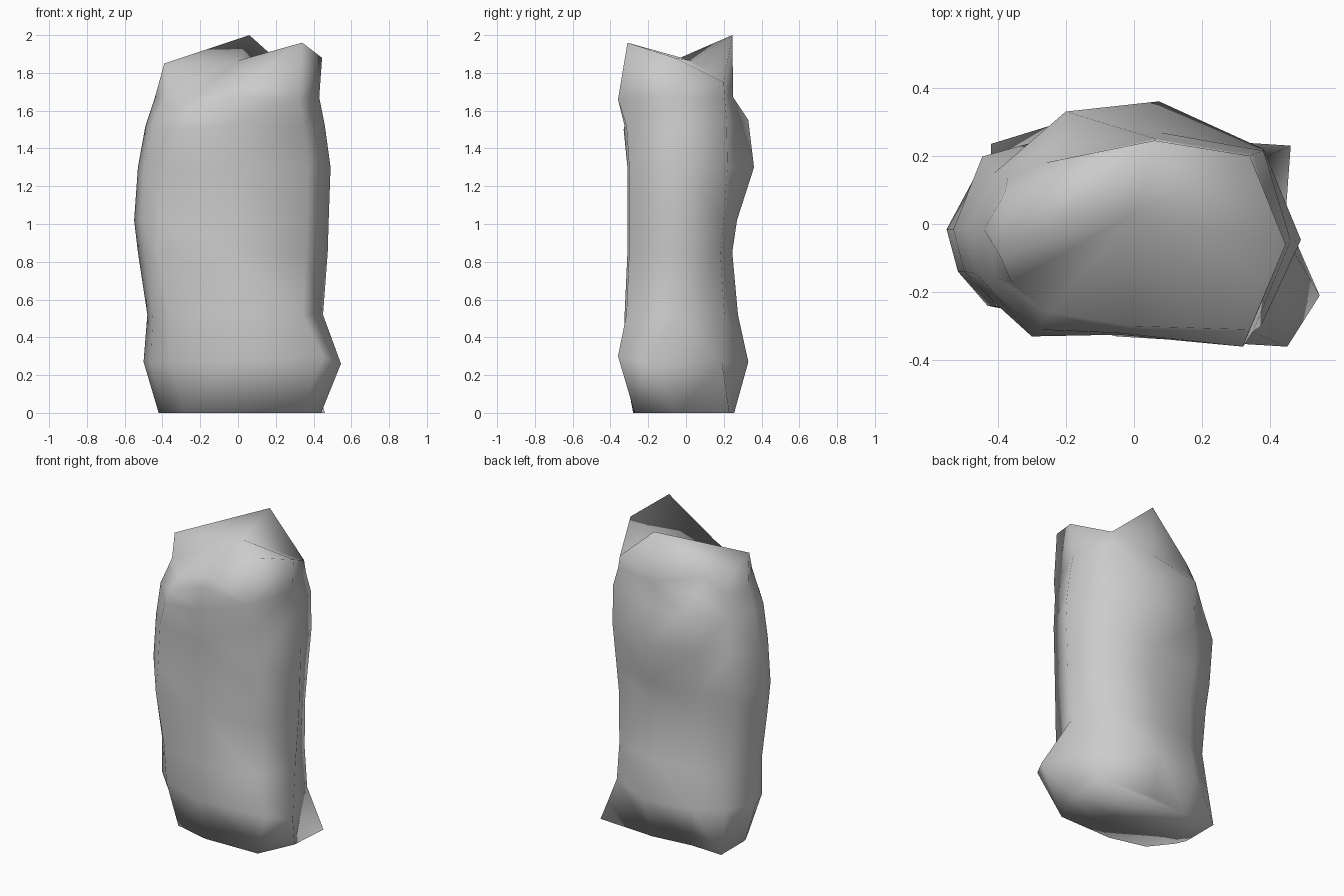
import bpy, bmesh

# Relative outline of the pillar (counter-clockwise from the right side)
OUTLINE = [(1, -.15), (.76, .74), (.15, 1), (-.48, .88), (-.84, .55),
           (-1, -.05), (-.94, -.45), (-.75, -.78), (-.1, -1), (.76, -.97)]

# Each level: z, left, right, front, back extents
LEVELS = [(0.00, .42, .44, .28, .255),
          (0.27, .50, .53, .33, .33),
          (0.52, .48, .45, .325, .275),
          (0.85, .53, .475, .31, .245),
          (1.02, .55, .48, .31, .27),
          (1.30, .53, .49, .31, .36),
          (1.52, .49, .46, .325, .27),
          (1.67, .44, .43, .32, .25),
          (1.87, .40, .44, .31, .24)]

# Chipped corners: (level, outline index) -> position
CHIPS = {(0, 1): (.46, .23, 0), (0, 4): (-.42, .235, 0), (0, 6): (-.39, -.08, 0),
         (0, 7): (-.28, -.22, 0),
         (1, 0): (.545, -.21, .26), (1, 9): (.45, -.36, .30), (1, 1): (.37, .19, .27),
         (1, 6): (-.46, -.13, .27), (1, 7): (-.36, -.23, .27), (3, 7): (-.43, -.24, .85),
         (5, 1): (.38, .22, 1.30), (5, 3): (-.26, .25, 1.30),
         (6, 1): (.38, .215, 1.55), (6, 3): (-.20, .33, 1.55), (6, 7): (-.30, -.33, 1.50),
         (7, 1): (.35, .205, 1.67), (7, 3): (-.24, .23, 1.66), (7, 6): (-.40, -.16, 1.64),
         (7, 7): (-.28, -.31, 1.58), (7, 9): (.32, -.36, 1.66),
         (8, 0): (.445, -.06, 1.88), (8, 1): (.34, .20, 1.75), (8, 2): (.06, .245, 2.0),
         (8, 3): (-.26, .18, 1.76), (8, 4): (-.38, .09, 1.76), (8, 5): (-.39, -.10, 1.85),
         (8, 6): (-.36, -.17, 1.72), (8, 7): (-.25, -.26, 1.66), (8, 8): (0, -.30, 1.75),
         (8, 9): (.34, -.31, 1.96)}

bm = bmesh.new()
rings = []
for i, (z, left, right, front, back) in enumerate(LEVELS):
    ring = []
    for k, (u, v) in enumerate(OUTLINE):
        p = (u * (right if u > 0 else left), v * (back if v > 0 else front), z)
        ring.append(bm.verts.new(CHIPS.get((i, k), p)))
    rings.append(ring)

# Sides
n = len(OUTLINE)
for lo, hi in zip(rings, rings[1:]):
    for k in range(n):
        j = (k + 1) % n
        bm.faces.new((lo[k], lo[j], hi[j], hi[k]))

# Flat base
bm.faces.new(rings[0][::-1])

# Dished top, with a ridge falling from the back peak to the left
top = rings[-1]
dish = bm.verts.new((0, .03, 1.865))
rim = top[:3] + top[5:]
for a, b in zip(rim, rim[1:] + rim[:1]):
    bm.faces.new((a, b, dish))
for k in (3, 4):
    bm.faces.new((top[2], top[k], top[k + 1]))

bmesh.ops.triangulate(bm, faces=[f for f in bm.faces if len(f.verts) == 4])
bmesh.ops.recalc_face_normals(bm, faces=bm.faces)
mesh = bpy.data.meshes.new("rock_pillar")
bm.to_mesh(mesh)
bm.free()
pillar = bpy.data.objects.new("rock_pillar", mesh)
bpy.context.collection.objects.link(pillar)

# Soft shading over the low-poly facets
bpy.context.view_layer.objects.active = pillar
pillar.select_set(True)
bpy.ops.object.shade_smooth()
